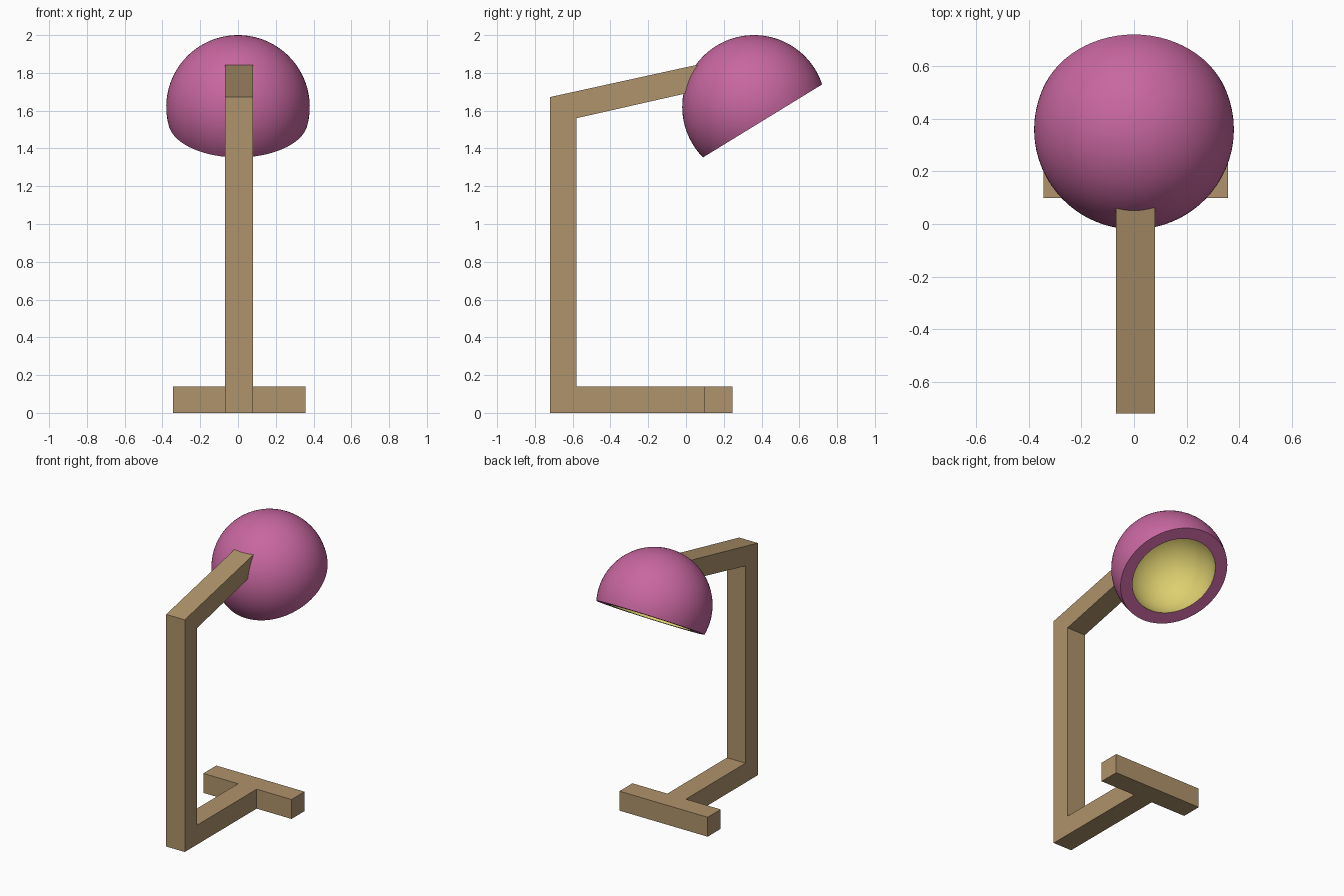
import bpy, bmesh, math
from mathutils import Vector

if "Cube" in bpy.data.objects:
    bpy.data.objects.remove(bpy.data.objects["Cube"])


def material(name, srgb):
    m = bpy.data.materials.new(name)
    lin = [((c / 255 + 0.055) / 1.055) ** 2.4 for c in srgb]
    m.diffuse_color = (*lin, 1)
    m.use_nodes = True
    m.node_tree.nodes["Principled BSDF"].inputs["Base Color"].default_value = m.diffuse_color
    return m


WOOD = material("wood", (175, 147, 107))
PINK = material("pink", (200, 103, 160))
YELLOW = material("warm yellow", (222, 207, 112))


def finish(bm, name, mats):
    bmesh.ops.recalc_face_normals(bm, faces=bm.faces)
    me = bpy.data.meshes.new(name)
    bm.to_mesh(me)
    bm.free()
    for m in mats:
        me.materials.append(m)
    ob = bpy.data.objects.new(name, me)
    bpy.context.collection.objects.link(ob)
    return ob


def extrude_profile(name, pts, x0, x1):
    """Extrude a (y, z) outline along x."""
    bm = bmesh.new()
    face = bm.faces.new([bm.verts.new((x0, y, z)) for y, z in pts])
    ext = bmesh.ops.extrude_face_region(bm, geom=[face])["geom"]
    bmesh.ops.translate(bm, vec=(x1 - x0, 0, 0),
                        verts=[v for v in ext if isinstance(v, bmesh.types.BMVert)])
    return finish(bm, name, [WOOD])


# Stand: base bar, post and sloping arm in one outline
extrude_profile("stand", [(0.10, 0), (0.10, 0.14), (-0.58, 0.14), (-0.58, 1.56),
                          (0.06, 1.705), (0.06, 1.843), (-0.72, 1.672), (-0.72, 0)],
                -0.068, 0.08)

# Crossbar foot
extrude_profile("foot_crossbar", [(0.098, 0), (0.246, 0), (0.246, 0.14), (0.098, 0.14)],
                -0.345, 0.358)

# Shade: hollow cut sphere, spun from a shell profile and tilted forward
R_OUT, R_IN, CUT, N = 0.38, 0.30, -0.087, 28


def arc(radius):
    end = math.acos(CUT / radius)
    return [Vector((radius * math.sin(end * i / N), 0, radius * math.cos(end * i / N)))
            for i in range(N + 1)]


bm = bmesh.new()
verts = [bm.verts.new(p) for p in arc(R_OUT) + arc(R_IN)[::-1]]
edges = [bm.edges.new(pair) for pair in zip(verts, verts[1:])]
bmesh.ops.spin(bm, geom=verts + edges, cent=(0, 0, 0), axis=(0, 0, 1),
               angle=math.tau, steps=72)
bmesh.ops.remove_doubles(bm, verts=bm.verts, dist=0.0005)
for f in bm.faces:
    # inner bowl is yellow, outside and rim are pink
    f.material_index = int(all(v.co.length < R_IN + 0.01 for v in f.verts))
shade = finish(bm, "lamp_shade", [PINK, YELLOW])
shade.location = (0, 0.36, 1.62)
shade.rotation_euler.x = math.radians(31.5)
bpy.context.view_layer.objects.active = shade
shade.select_set(True)
bpy.ops.object.shade_smooth_by_angle(angle=math.radians(30))
